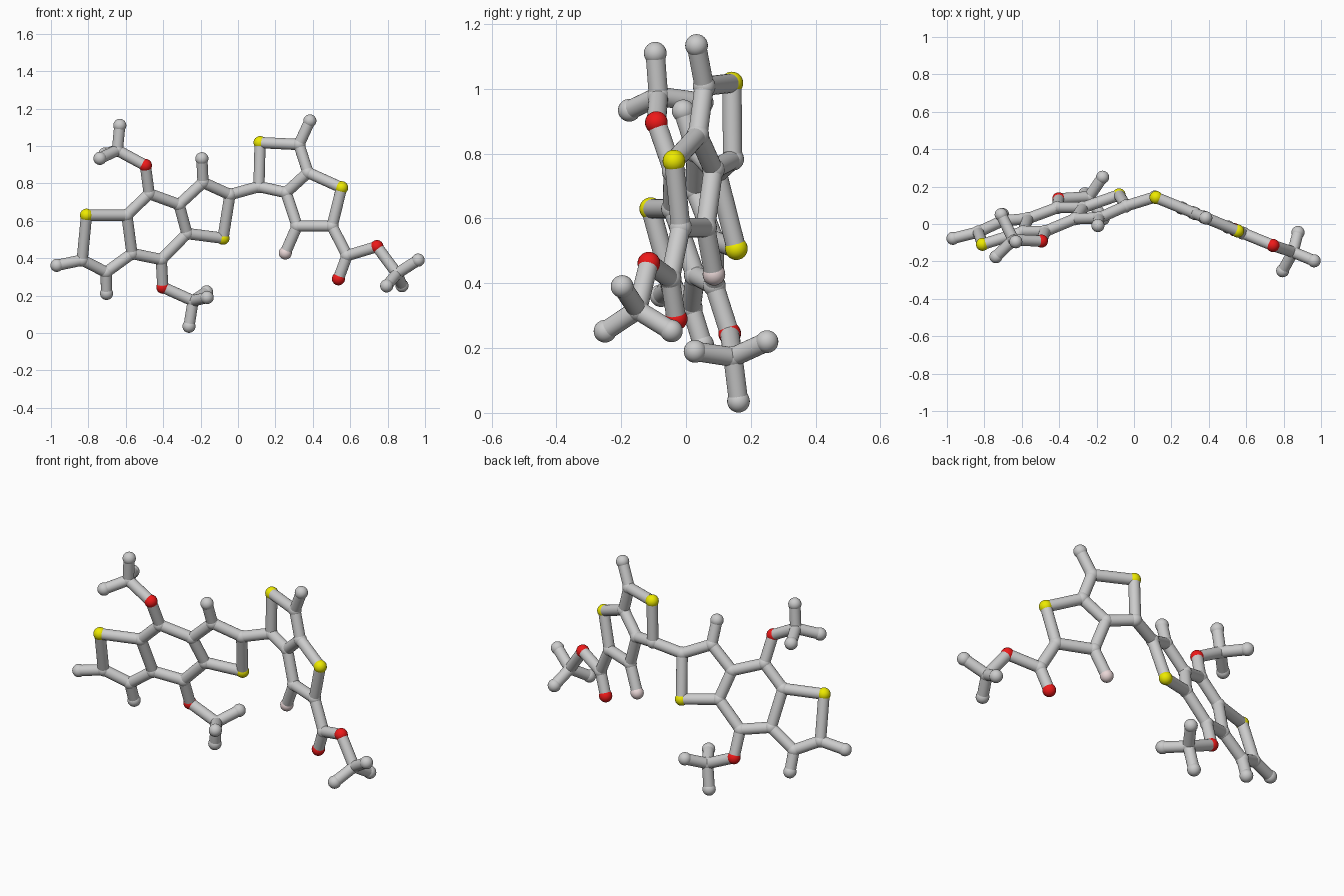
import bpy, bmesh
from mathutils import Vector

if "Cube" in bpy.data.objects:
    bpy.data.objects.remove(bpy.data.objects["Cube"])

ATOM_R, BOND_R = 0.035, 0.03


def make_mesh(name, kind, color=None):
    bm = bmesh.new()
    if kind == "ball":
        bmesh.ops.create_uvsphere(bm, u_segments=24, v_segments=16, radius=ATOM_R)
    else:
        bmesh.ops.create_cone(bm, cap_ends=True, segments=24,
                              radius1=BOND_R, radius2=BOND_R, depth=1)
    for f in bm.faces:
        f.smooth = len(f.verts) <= 4
    me = bpy.data.meshes.new(name)
    bm.to_mesh(me)
    bm.free()
    if color:
        mat = bpy.data.materials.new(name + "_color")
        mat.diffuse_color = (*color, 1)
        mat.use_nodes = True
        mat.node_tree.nodes["Principled BSDF"].inputs["Base Color"].default_value = mat.diffuse_color
        me.materials.append(mat)
    return me


balls = {
    "carbon": make_mesh("carbon", "ball"),
    "hydrogen": make_mesh("hydrogen", "ball"),
    "oxygen": make_mesh("oxygen", "ball", (0.85, 0.01, 0.01)),
    "sulfur": make_mesh("sulfur", "ball", (0.85, 0.82, 0.0)),
    "fluorine": make_mesh("fluorine", "ball", (0.82, 0.68, 0.68)),
}
stick = make_mesh("bond", "stick")
atoms = {}
KIND = {"c": "carbon", "h": "hydrogen", "o": "oxygen", "s": "sulfur", "f": "fluorine"}


def left(x, z):   # tilted plane of the three fused rings
    return (x, 0.334 + 0.311 * x - 0.303 * z, z)


def right(x, z):  # upright plane of the two fused rings
    return (x, 0.19 - 0.41 * x, z)


def atom(key, pos):
    kind = KIND[key[0]]
    ob = bpy.data.objects.new(kind + "_" + key, balls[kind])
    ob.location = pos
    bpy.context.collection.objects.link(ob)
    atoms[key] = Vector(pos)


def bond(a, b):
    p, q = atoms[a], atoms[b]
    ob = bpy.data.objects.new(f"bond_{a}_{b}", stick)
    ob.location = (p + q) / 2
    ob.rotation_mode = 'QUATERNION'
    ob.rotation_quaternion = (q - p).to_track_quat('Z', 'Y')
    ob.scale = (1, 1, (q - p).length)
    bpy.context.collection.objects.link(ob)


def chain(text):
    keys = text.split()
    for a, b in zip(keys, keys[1:]):
        bond(a, b)


# left fused rings
for key, x, z in (
        ("s1", -.81, .63), ("c1", -.833, .39), ("c2", -.705, .325), ("c3", -.567, .425),
        ("c4", -.594, .63), ("c5", -.475, .745), ("c6", -.315, .687), ("c7", -.273, .532),
        ("c8", -.41, .393), ("c9", -.187, .805), ("c10", -.043, .74), ("s2", -.08, .507),
        ("o1", -.495, .896), ("o2", -.402, .245),
        ("h1", -.968, .362), ("h2", -.703, .212), ("h3", -.193, .932)):
    atom(key, left(x, z))

# right fused rings with ester
for key, x, z in (
        ("c11", .112, .783), ("s3", .118, 1.018), ("c12", .326, 1.008), ("c13", .374, .858),
        ("c14", .257, .751), ("s4", .554, .777), ("c15", .503, .572), ("c16", .316, .572),
        ("f1", .253, .428), ("c17", .583, .414), ("o3", .537, .29), ("o4", .743, .462),
        ("h4", .384, 1.134)):
    atom(key, right(x, z))

# methyl groups: carbon, then its three hydrogens
methyls = {
    "o1": ((-.645, -.085, .977), (-.632, -.095, 1.11), (-.738, -.175, .934), (-.71, .05, .958)),
    "o2": ((-.24, .145, .172), (-.262, .162, .036), (-.168, .25, .22), (-.165, .028, .19)),
    "o4": ((.85, -.15, .318), (.963, -.197, .39), (.795, -.25, .252), (.877, -.045, .253)),
}
for parent, (center, *ends) in methyls.items():
    mc = "cm_" + parent
    atom(mc, center)
    bond(parent, mc)
    for i, e in enumerate(ends):
        key = f"hm_{parent}_{i}"
        atom(key, e)
        bond(mc, key)

# ring outlines and side bonds
for path in (
        "s1 c1 c2 c3 c4 s1", "c4 c5 c6 c7 c8 c3", "c6 c9 c10 s2 c7",
        "c1 h1", "c2 h2", "c9 h3", "c5 o1", "c8 o2", "c10 c11",
        "c11 s3 c12 c13 c14 c11", "c13 s4 c15 c16 c14", "c12 h4", "c16 f1",
        "c15 c17 o3", "c17 o4"):
    chain(path)
